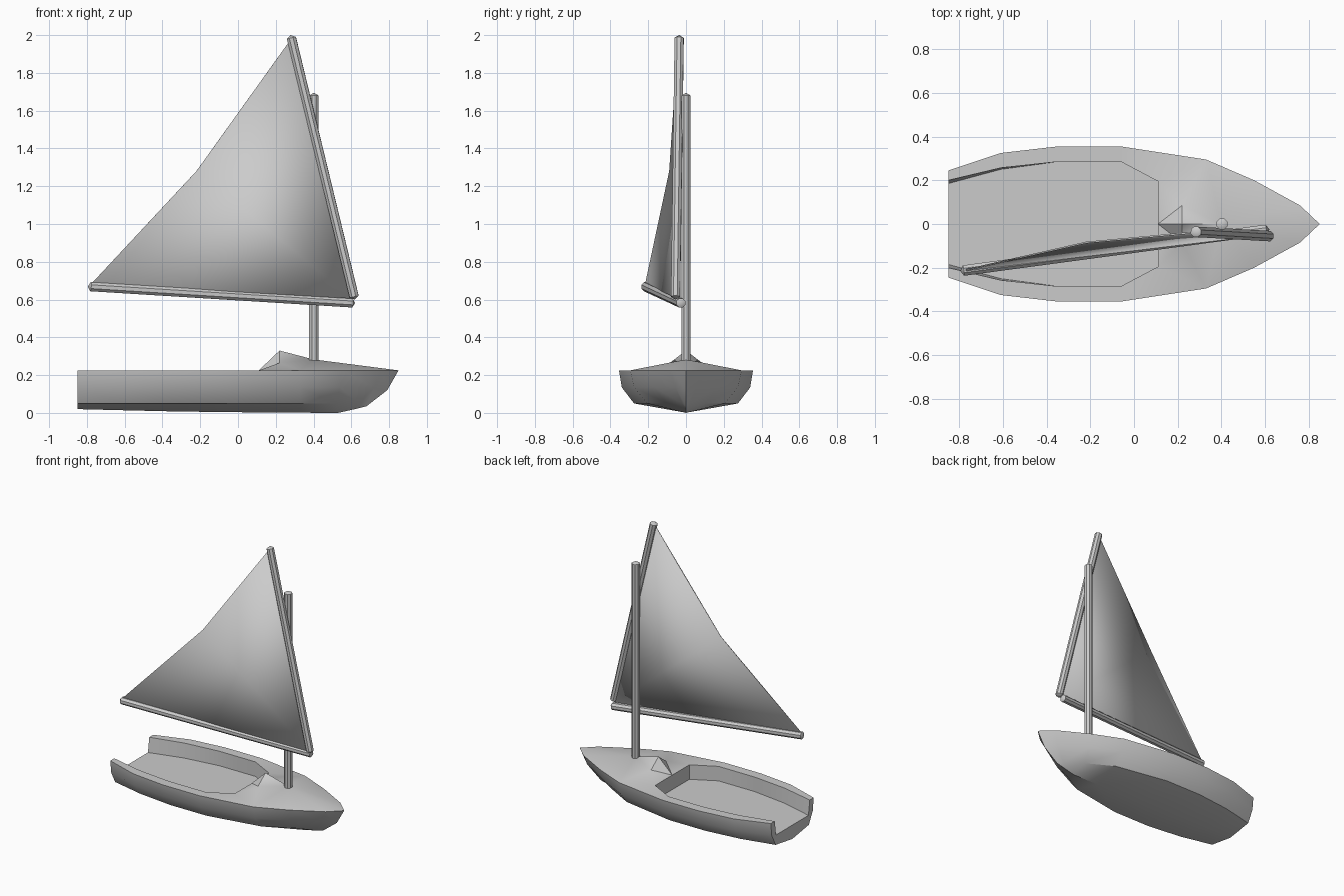
import bpy, bmesh, math
from mathutils import Vector

if "Cube" in bpy.data.objects:
    bpy.data.objects.remove(bpy.data.objects["Cube"])


def finish(bm, name, angle=30):
    bmesh.ops.recalc_face_normals(bm, faces=bm.faces[:])
    me = bpy.data.meshes.new(name)
    bm.to_mesh(me)
    bm.free()
    ob = bpy.data.objects.new(name, me)
    bpy.context.collection.objects.link(ob)
    bpy.ops.object.select_all(action='DESELECT')
    bpy.context.view_layer.objects.active = ob
    ob.select_set(True)
    if angle:
        bpy.ops.object.shade_smooth_by_angle(angle=math.radians(angle))
    return ob


def spar(name, a, b, r, sides=8, tip=0.015):
    """Round pole from a to b with shallow pointed ends."""
    a, b = Vector(a), Vector(b)
    d = (b - a).normalized()
    rot = d.to_track_quat('Z', 'Y')
    bm = bmesh.new()
    rings = [[bm.verts.new(p + rot @ Vector((r * math.cos(t), r * math.sin(t), 0)))
              for t in (2 * math.pi * (i + .5) / sides for i in range(sides))]
             for p in (a, b)]
    ends = [bm.verts.new(a - d * tip), bm.verts.new(b + d * tip)]
    for i in range(sides):
        j = (i + 1) % sides
        bm.faces.new((rings[0][i], rings[0][j], rings[1][j], rings[1][i]))
        for ring, e in zip(rings, ends):
            bm.faces.new((ring[i], ring[j], e))
    return finish(bm, name, 30)


# Hull: half of it is lofted from stations, then mirrored
SH, FL = 0.225, 0.12
sheer = [(-.85, .245), (-.61, .325), (-.35, .355), (-.06, .355), (.33, .295), (.55, .20), (.76, .085)]
bilge = [(-.85, .235), (-.61, .31), (-.35, .34), (-.06, .34), (.33, .275), (.54, .17), (.72, .055)]
chine = [(-.85, .19), (-.61, .245), (-.35, .275), (-.06, .275), (.33, .205), (.52, .10), (.64, .02)]
keel = [(-.85, .02), (-.61, .014), (-.35, .008), (-.06, .004), (.33, .001), (.53, 0), (.62, .02)]
inner = [(-.85, .20, .185), (-.61, .257, .25), (-.35, .285, .285), (-.06, .285, .285), (.11, .195, .195)]

bm = bmesh.new()
V = bm.verts.new


def face(*vs):
    bm.faces.new(vs)


S = [V((x, y, SH)) for x, y in sheer] + [V((.85, 0, SH))]
B = [V((x, y, .135)) for x, y in bilge] + [V((.79, 0, .12))]
C = [V((x, y, .05)) for x, y in chine] + [V((.68, 0, .035))]
K = [V((x, 0, z)) for x, z in keel]
for i in range(7):
    face(S[i], S[i + 1], B[i + 1], B[i])
    face(B[i], B[i + 1], C[i + 1], C[i])
    if i < 6:
        face(C[i], C[i + 1], K[i + 1], K[i])
face(C[6], C[7], K[6])

# Cockpit: gunwale, inner walls and floor
I = [V((x, t, SH)) for x, t, f in inner]
F = [V((x, f, FL)) for x, t, f in inner]
M = [V((x, 0, FL)) for x, t, f in inner]
for i in range(4):
    face(I[i], I[i + 1], F[i + 1], F[i])
    face(F[i], F[i + 1], M[i + 1], M[i])
    if i < 3:
        face(S[i], S[i + 1], I[i + 1], I[i])
face(S[0], B[0], C[0], K[0], M[0], F[0], I[0])

# Foredeck with the small raised peak behind the mast
c0 = V((.11, 0, SH))
side = V((.22, .085, .265))
apex = V((.22, 0, .33))
ridge = V((.40, 0, .283))
face(I[4], c0, M[4], F[4])
face(S[3], S[4], I[4], I[3])
face(I[4], S[4], side)
face(I[4], side, c0)
face(c0, side, apex)
face(apex, side, ridge)
face(side, S[4], ridge)
for i in range(4, 7):
    face(ridge, S[i], S[i + 1])
bmesh.ops.mirror(bm, geom=bm.verts[:] + bm.edges[:] + bm.faces[:], axis='Y', merge_dist=1e-4)
bmesh.ops.remove_doubles(bm, verts=bm.verts[:], dist=1e-4)
finish(bm, "hull", 32)

# Mast, yard and boom
spar("mast", (.402, 0, .25), (.402, 0, 1.68), .027)
spar("yard", (.615, -.055, .615), (.283, -.036, 1.985), .026)
spar("boom", (-.78, -.213, .668), (.605, -.027, .582), .026)

# Sail: thin sheet with a kinked trailing edge
bm = bmesh.new()
tack, peak, leech, clew = [bm.verts.new(p) for p in (
    (.605, -.045, .605), (.285, -.038, 1.985), (-.22, -.085, 1.28), (-.775, -.212, .685))]
bm.faces.new((tack, peak, leech))
bm.faces.new((tack, leech, clew))
sail = finish(bm, "sail", 30)
mod = sail.modifiers.new("thickness", 'SOLIDIFY')
mod.thickness = .008
mod.offset = 0
